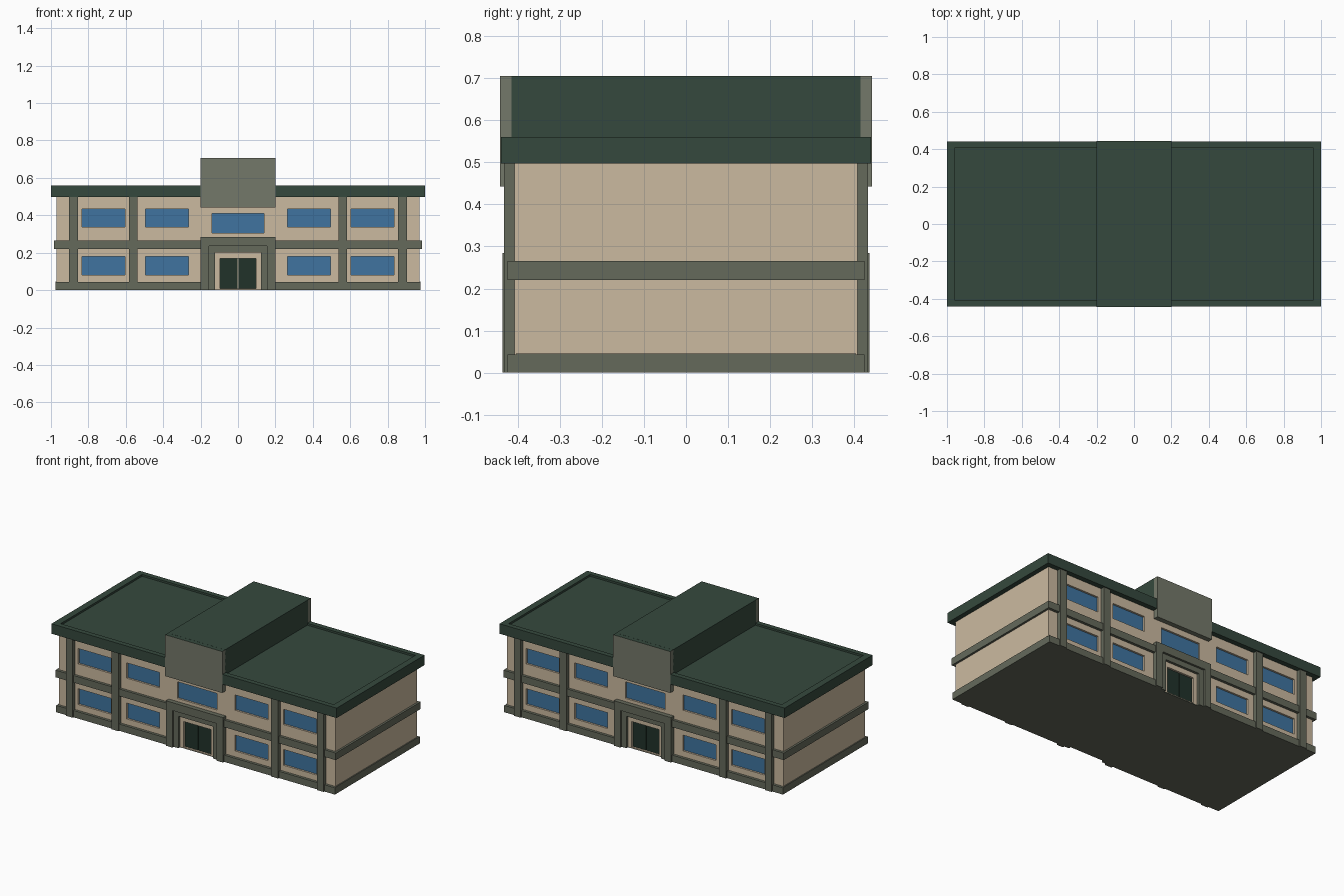
import bpy

if "Cube" in bpy.data.objects:
    bpy.data.objects.remove(bpy.data.objects["Cube"])


def material(name, rgb):
    m = bpy.data.materials.new(name)
    m.diffuse_color = (*rgb, 1)
    m.use_nodes = True
    m.node_tree.nodes["Principled BSDF"].inputs["Base Color"].default_value = m.diffuse_color
    return m


GREEN = material("roof green", (0.036, 0.066, 0.047))
BEIGE = material("wall beige", (0.60, 0.49, 0.35))
TRIM = material("trim grey", (0.130, 0.142, 0.105))
PANEL = material("panel grey", (0.175, 0.188, 0.142))
BLUE = material("window blue", (0.050, 0.175, 0.35))
DOOR = material("door green", (0.015, 0.032, 0.023))


def boxes(name, mat, bounds):
    """One object made of boxes, each (x0, x1, y0, y1, z0, z1)."""
    verts, faces = [], []
    for x0, x1, y0, y1, z0, z1 in bounds:
        n = len(verts)
        verts += [(x, y, z) for z in (z0, z1) for x, y in ((x0, y0), (x1, y0), (x1, y1), (x0, y1))]
        faces += [[n + i for i in f] for f in ((3, 2, 1, 0), (4, 5, 6, 7), (0, 1, 5, 4),
                                               (1, 2, 6, 5), (2, 3, 7, 6), (3, 0, 4, 7))]
    me = bpy.data.meshes.new(name)
    me.from_pydata(verts, [], faces)
    me.materials.append(mat)
    ob = bpy.data.objects.new(name, me)
    bpy.context.collection.objects.link(ob)
    return ob


def flip_x(bounds):
    return bounds + [(-b[1], -b[0], *b[2:]) for b in bounds]


def flip_y(bounds):
    return bounds + [(*b[:2], -b[3], -b[2], *b[4:]) for b in bounds]


# Wall and facade planes
WX, WY = 0.97, 0.408
DEPTH = 0.02

# Window openings (x0, x1, z0, z1), mirrored left and right
openings = [(-0.14, 0.14, 0.305, 0.41)]
for x0, x1 in ((0.265, 0.495), (0.605, 0.835)):
    for z0, z1 in ((0.08, 0.18), (0.338, 0.435)):
        openings += [(x0, x1, z0, z1), (-x1, -x0, z0, z1)]

# Walls with recessed windows and doorways on both long sides
walls = boxes("walls", BEIGE, [(-WX, WX, -WY, WY, 0.004, 0.51)])
cuts = [(x0, x1, -0.5, -WY + DEPTH, z0, z1) for x0, x1, z0, z1 in openings]
cuts.append((-0.095, 0.095, -0.5, -WY + DEPTH, 0.008, 0.17))
cutter = boxes("opening_cutter", BEIGE, flip_y(cuts))
cutter.hide_render = True
cutter.hide_viewport = True
mod = walls.modifiers.new("openings", 'BOOLEAN')
mod.operation = 'DIFFERENCE'
mod.solver = 'EXACT'
mod.object = cutter

boxes("window_panes", BLUE, flip_y(
    [(x0, x1, -WY + DEPTH - 0.008, -WY + DEPTH, z0, z1) for x0, x1, z0, z1 in openings]))
boxes("double_doors", DOOR, flip_y(flip_x(
    [(0.002, 0.095, -WY + DEPTH - 0.008, -WY + DEPTH, 0.006, 0.17)])))

# Floor plate, base band and mid band
boxes("floor_plate", TRIM, [(-WX, WX, -WY, WY, 0, 0.006)])
boxes("base_band", TRIM, flip_y(flip_x([(0.2, 0.977, -0.425, -0.40, 0, 0.043)])) +
      flip_x([(0.96, 0.977, -0.405, 0.405, 0, 0.045)]))
boxes("mid_band", TRIM, flip_y(flip_x([(0.19, 0.983, -0.425, -0.40, 0.22, 0.265)])) +
      flip_x([(0.96, 0.983, -0.405, 0.405, 0.22, 0.265)]))

# Facade columns
boxes("columns", TRIM, flip_y(flip_x(
    [(x - 0.024, x + 0.024, -0.433, -0.40, 0, 0.505) for x in (0.56, 0.88)])))

# Stepped entrance portal
boxes("portal_outer", TRIM, flip_y(
    flip_x([(0.155, 0.2, -0.437, -0.40, 0, 0.24)]) + [(-0.2, 0.2, -0.437, -0.40, 0.235, 0.285)]))
boxes("portal_inner", TRIM, flip_y(
    flip_x([(0.122, 0.156, -0.424, -0.40, 0, 0.205)]) + [(-0.156, 0.156, -0.424, -0.40, 0.202, 0.236)]))

# Flat roof with a low raised rim
boxes("roof", GREEN, [(-0.999, 0.999, -0.439, 0.439, 0.498, 0.548)])
boxes("roof_rim", GREEN, flip_x([(0.958, 1.0, -0.44, 0.44, 0.497, 0.56)]) +
      flip_y([(-0.96, 0.96, -0.44, -0.408, 0.497, 0.56)]))

# Central roof block with a grey panel at each end, green on top
boxes("roof_block", GREEN, [(-0.2, 0.2, -0.415, 0.415, 0.50, 0.706)])
panels = boxes("end_panels", PANEL, flip_y([(-0.2, 0.2, -0.443, -0.413, 0.443, 0.7055)]))
panels.data.materials.append(GREEN)
for f in panels.data.polygons:
    if f.normal.z > 0.5:
        f.material_index = 1
